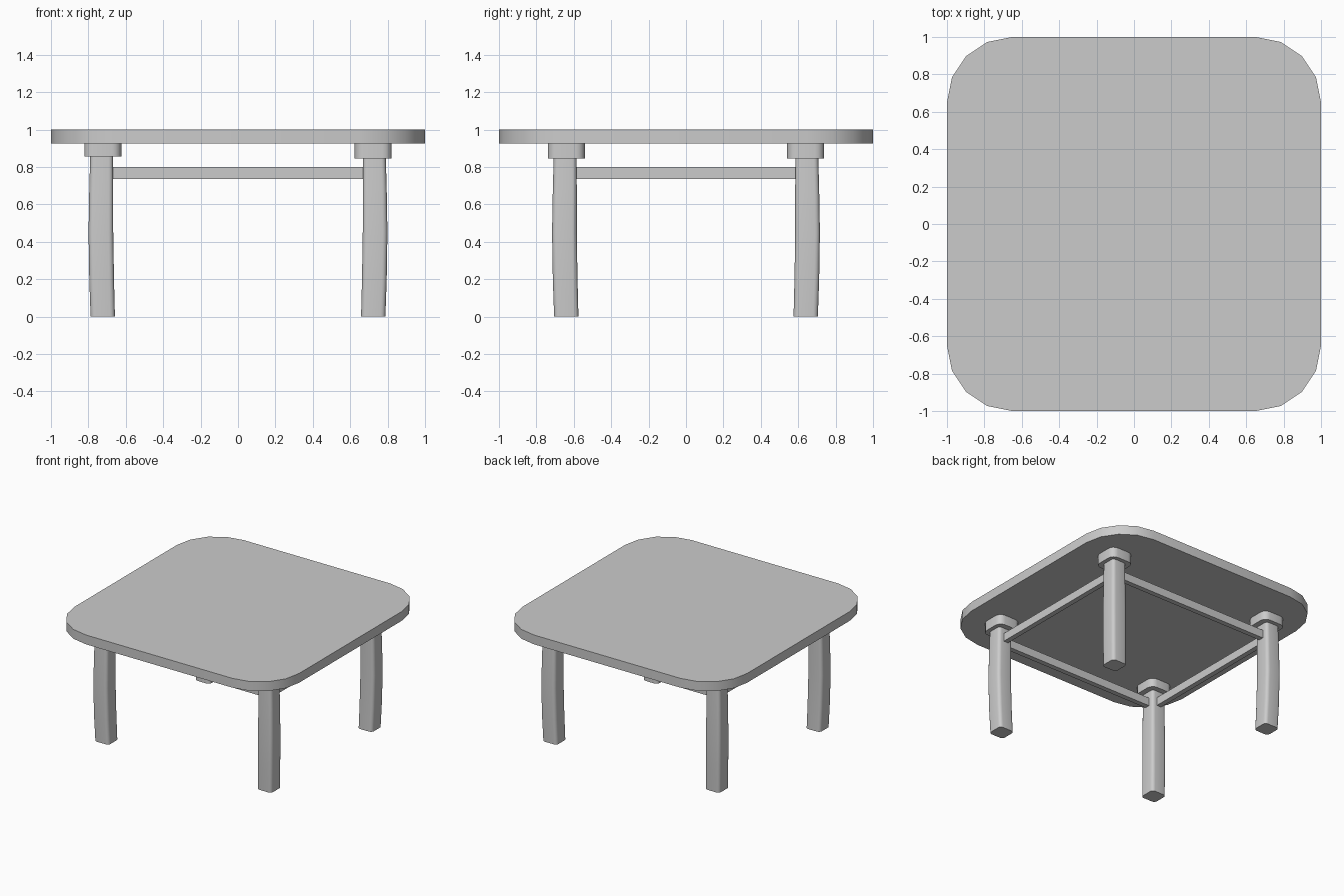
import bpy, bmesh, math

old = bpy.data.objects.get("Cube")
if old:
    bpy.data.objects.remove(old, do_unlink=True)

grey = bpy.data.materials.new("plain_grey")
grey.use_nodes = True
grey.diffuse_color = (0.6, 0.6, 0.6, 1)
grey.node_tree.nodes["Principled BSDF"].inputs["Base Color"].default_value = (0.6, 0.6, 0.6, 1)


def rounded_square(half, radius, steps=4):
    """Outline of a square with rounded corners, anticlockwise."""
    points = []
    for quarter in range(4):
        mid = math.radians(45 + 90 * quarter)
        cx = math.copysign(half - radius, math.cos(mid))
        cy = math.copysign(half - radius, math.sin(mid))
        for i in range(steps + 1):
            a = math.radians(90 * (quarter + i / steps))
            points.append((cx + radius * math.cos(a), cy + radius * math.sin(a)))
    return points


def loft(name, sections, roundness):
    """Skin rounded squares given as (x, y, z, half width), bottom to top."""
    bm = bmesh.new()
    rings = [[bm.verts.new((x + px, y + py, z))
              for px, py in rounded_square(half, half * roundness)]
             for x, y, z, half in sections]
    for low, high in zip(rings, rings[1:]):
        for i in range(len(low)):
            j = (i + 1) % len(low)
            bm.faces.new((low[i], low[j], high[j], high[i]))
    bm.faces.new(rings[0][::-1])
    bm.faces.new(rings[-1])
    return finish(name, bm)


def finish(name, bm):
    mesh = bpy.data.meshes.new(name)
    bm.to_mesh(mesh)
    bm.free()
    mesh.materials.append(grey)
    obj = bpy.data.objects.new(name, mesh)
    bpy.context.collection.objects.link(obj)
    bpy.ops.object.select_all(action="DESELECT")
    obj.select_set(True)
    bpy.context.view_layer.objects.active = obj
    bpy.ops.object.shade_smooth_by_angle(angle=math.radians(35))
    return obj


def box(name, centre, size):
    bm = bmesh.new()
    bmesh.ops.create_cube(bm, size=1)
    bmesh.ops.scale(bm, vec=size, verts=bm.verts)
    bmesh.ops.translate(bm, vec=centre, verts=bm.verts)
    return finish(name, bm)


# Table top
loft("table_top", [(0, 0, 0.925, 1), (0, 0, 1, 1)], 0.35)

# Legs bow slightly outward; each carries a collar under the top
LEG_X, LEG_Y = 0.723, 0.64
BOW = [(0, 0, 0.065), (0.2, 0.006, 0.066), (0.45, 0.01, 0.066),
       (0.68, 0.008, 0.064), (0.93, 0.005, 0.06)]
for sx, side in ((-1, "right"), (1, "left")):
    for sy, end in ((-1, "front"), (1, "back")):
        loft(f"{end}_{side}_leg",
             [(sx * (LEG_X + b), sy * (LEG_Y + b), z, h) for z, b, h in BOW], 0.4)
        bottom = 0.855 if sx < 0 else 0.845
        loft(f"{end}_{side}_collar",
             [(sx * LEG_X, sy * LEG_Y, z, 0.099) for z in (bottom, 0.93)], 0.5)

# Rails between the legs
for s, end, side in ((-1, "front", "right"), (1, "back", "left")):
    box(f"{end}_rail", (0, s * 0.645, 0.768), (2 * LEG_X - 0.08, 0.04, 0.065))
    box(f"{side}_rail", (s * 0.728, 0, 0.768), (0.04, 2 * LEG_Y - 0.08, 0.065))
